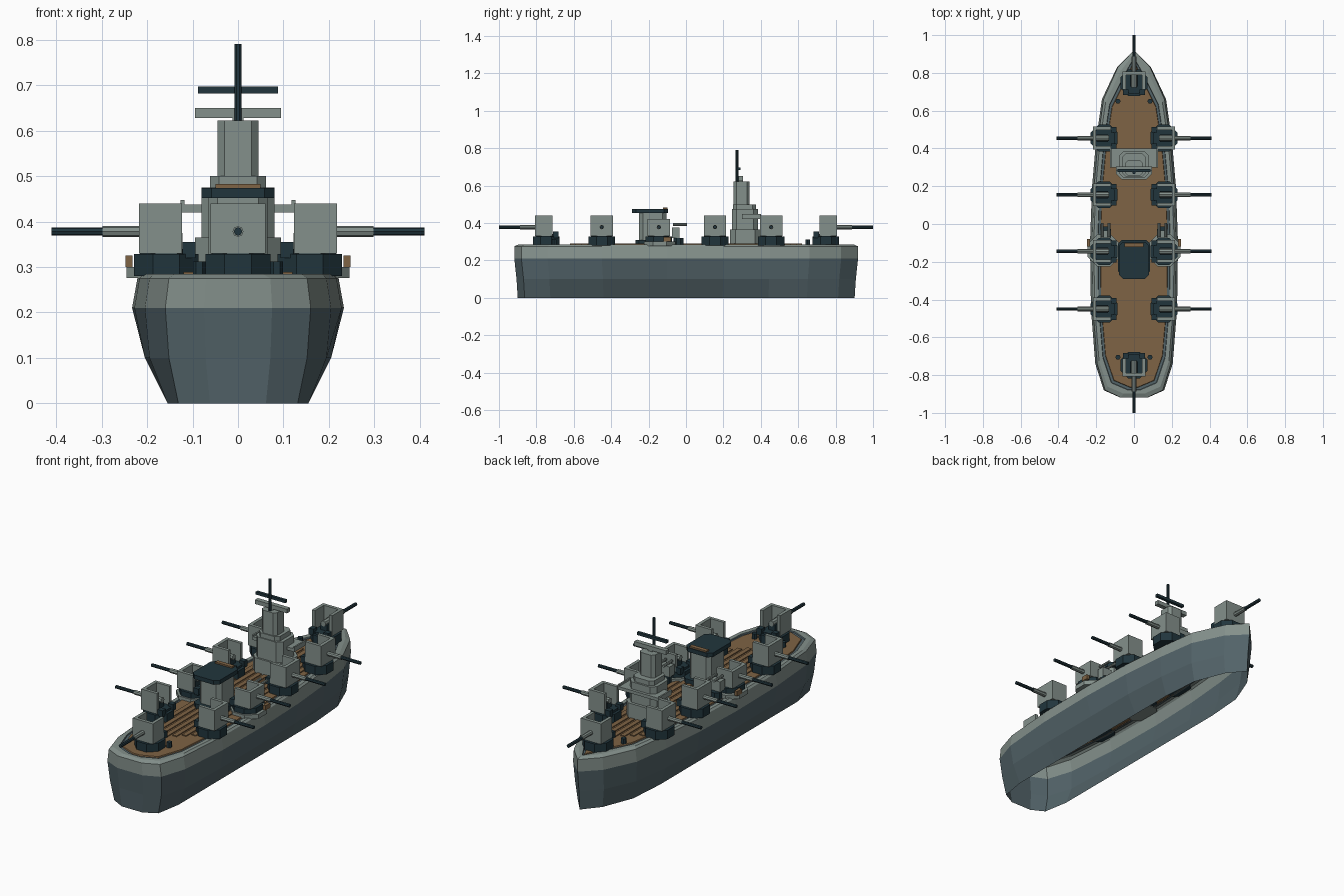
import bpy, bmesh, math
from mathutils import Matrix, Vector

if bpy.data.objects.get("Cube"):
    bpy.data.objects.remove(bpy.data.objects["Cube"], do_unlink=True)


def material(name, r, g, b):
    m = bpy.data.materials.new(name)
    m.use_nodes = True
    m.diffuse_color = (r, g, b, 1)
    m.node_tree.nodes["Principled BSDF"].inputs["Base Color"].default_value = (r, g, b, 1)
    return m


GREY = material("light grey paint", .23, .28, .26)
HULL = material("blue grey paint", .085, .125, .14)
DARK = material("dark steel", .015, .036, .046)
WOOD = material("deck wood", .21, .125, .058)
I = Matrix.Identity(4)


def finish(name, bm, mats):
    me = bpy.data.meshes.new(name)
    bm.to_mesh(me)
    bm.free()
    for m in mats:
        me.materials.append(m)
    ob = bpy.data.objects.new(name, me)
    bpy.context.collection.objects.link(ob)
    return ob


def box(name, x, y, z, mat, place=I):
    """Box from (low, high) pairs on each axis."""
    bm = bmesh.new()
    bmesh.ops.create_cube(bm, size=1)
    size = [b - a for a, b in (x, y, z)]
    mid = [(a + b) / 2 for a, b in (x, y, z)]
    bm.transform(place @ Matrix.Translation(mid) @ Matrix.Diagonal((*size, 1)))
    return finish(name, bm, [mat])


def prism(name, sides, r, z, mat, place=I, top=None):
    """Upright prism with flats facing the axes."""
    bm = bmesh.new()
    bmesh.ops.create_cone(bm, cap_ends=True, segments=sides, radius1=r,
                          radius2=r if top is None else top, depth=z[1] - z[0])
    bm.transform(place @ Matrix.Translation((0, 0, sum(z) / 2))
                 @ Matrix.Rotation(math.pi / sides, 4, 'Z'))
    return finish(name, bm, [mat])


def chamfered(name, x, y, z, cut, mat):
    """Block with its four upright corners cut."""
    ob = box(name, x, y, z, mat)
    bm = bmesh.new()
    bm.from_mesh(ob.data)
    edges = [e for e in bm.edges if abs((e.verts[0].co - e.verts[1].co).z) > .5 * (z[1] - z[0])
             and (e.verts[0].co - e.verts[1].co).xy.length < 1e-4]
    bmesh.ops.bevel(bm, geom=edges, offset=cut, segments=1, affect='EDGES')
    bm.to_mesh(ob.data)
    bm.free()
    return ob


def rod(name, y, r, z, mat, place=I, x=0):
    """Eight-sided rod along local y."""
    bm = bmesh.new()
    bmesh.ops.create_cone(bm, cap_ends=True, segments=8, radius1=r, radius2=r, depth=y[1] - y[0])
    bm.transform(place @ Matrix.Translation((x, sum(y) / 2, z)) @ Matrix.Rotation(math.pi / 2, 4, 'X'))
    return finish(name, bm, [mat])


# Hull plan: (y, half width) from stern to bow
PLAN = [(-.918, .075), (-.88, .16), (-.74, .205), (-.45, .228), (-.1, .233),
        (.2, .222), (.45, .2), (.66, .17), (.83, .09), (.92, 0)]


def ring(bm, z, scale=1, limit=1, inset=0, length=1):
    half = [(max(min(w * scale, limit) - inset, 0), y * (length - inset / .92)) for y, w in PLAN]
    pts = half + [(-x, y) for x, y in reversed(half[:-1])]
    return [bm.verts.new((x, y, z)) for x, y in pts]


def loft(bm, rings):
    for k, (a, b) in enumerate(zip(rings, rings[1:])):
        for i in range(len(a)):
            j = (i + 1) % len(a)
            f = bm.faces.new((a[i], a[j], b[j], b[i]))
            f.material_index = 1 if k in (2, 3, 4) else 0


# Hull shell, open below, with a pale upper strake and rim
bm = bmesh.new()
loft(bm, [ring(bm, 0, .82, .155, length=.98), ring(bm, .1, .95, .205, length=.987),
          ring(bm, .21), ring(bm, .275, .95), ring(bm, .284, inset=.02),
          ring(bm, .284, inset=.04), ring(bm, .278, inset=.042), ring(bm, .278, inset=.058)])
finish("hull", bm, [HULL, GREY])

# Deck and its raised planks
bm = bmesh.new()
low, high = ring(bm, .277, inset=.053), ring(bm, .284, inset=.055)
loft(bm, [low, high])
bm.faces.new(high)
finish("deck", bm, [WOOD])
for i in range(-3, 4):
    reach = .62 - .03 * abs(i)
    box("deck_plank", (i * .036 - .012, i * .036 + .012), (-reach, reach), (.283, .289), WOOD)


def turret(x, y, angle, top=.44):
    """Open-backed gun mount pointing along local +y."""
    p = Matrix.Translation((x, y, 0)) @ Matrix.Rotation(angle, 4, 'Z')
    prism("turret_base", 8, .077, (.28, .328), DARK, p)
    prism("turret_ring", 8, .062, (.328, .34), DARK, p)
    box("shield_front", (-.06, .06), (.042, .06), (.33, top), GREY, p)
    for s in (-1, 1):
        a, b = sorted((s * .043, s * .06))
        box("shield_side", (a, b), (-.035, .045), (.33, top), GREY, p)
        a, b = sorted((s * .03, s * .058))
        box("ready_locker", (a, b), (-.065, -.036), (.32, .355), DARK, p)
    box("gun_cradle", (-.02, .02), (-.02, .04), (.335, .372), DARK, p)
    rod("gun_breech", (-.025, .06), .015, .378, GREY, p)
    rod("gun_sleeve", (.055, .14), .012, .378, GREY, p)
    rod("gun_barrel", (.13, .252), .009, .378, DARK, p)


turret(0, .748, 0)
turret(0, -.748, math.pi)
for s in (-1, 1):
    for y in (.455, .155, -.145, -.45):
        turret(s * .158, y, -s * math.pi / 2, .42 if y == -.145 else .44)

# Midship sponsons with light twin guns, and bollards
for s in (-1, 1):
    p = Matrix.Translation((s * .16, -.14, 0))
    prism("sponson", 8, .092, (.276, .3), GREY, p)
    box("sponson_locker", (s * .24 - .008, s * .24 + .008), (-.12, -.08), (.3, .325), WOOD)
    q = Matrix.Translation((s * .15, -.04, 0))
    prism("light_mount", 8, .03, (.28, .32), DARK, q)
    box("light_gun_body", (-.028, .028), (-.035, .005), (.32, .375), GREY, q)
    for x in (-.018, .018):
        rod("light_gun_barrel", (-.03, .045), .007, .392, GREY, q, x)
    for x, y in ((.085, .65), (.085, -.705)):
        prism("bollard", 6, .014, (.28, .312), DARK, Matrix.Translation((s * x, y, 0)))

# Funnel
chamfered("funnel_foot", (-.085, .085), (-.27, -.085), (.28, .31), .02, DARK)
chamfered("funnel", (-.065, .065), (-.25, -.105), (.3, .452), .02, GREY)
chamfered("funnel_cap", (-.08, .08), (-.29, -.095), (.452, .474), .022, DARK)
box("funnel_cap_board", (-.05, .05), (-.122, -.1), (.47, .482), WOOD)

# Bridge tower
chamfered("tower_foot", (-.095, .095), (.235, .4), (.28, .365), .03, GREY)
chamfered("tower_lower", (-.08, .08), (.245, .385), (.36, .475), .025, GREY)
box("bridge_wings", (-.125, .125), (.3, .4), (.42, .437), GREY)
for s in (-1, 1):
    box("wing_rail", (s * .122 - .004, s * .122 + .004), (.3, .4), (.43, .447), GREY)
chamfered("tower_bridge", (-.062, .062), (.25, .375), (.47, .5), .02, GREY)
chamfered("tower_upper", (-.045, .045), (.255, .34), (.5, .622), .015, GREY)

# Mast, range finder and yard
box("range_finder_post", (-.012, .012), (.28, .305), (.62, .65), GREY)
box("range_finder", (-.095, .095), (.28, .305), (.628, .65), GREY)
prism("mast", 8, .0085, (.6, .79), DARK, Matrix.Translation((0, .272, 0)))
box("yard", (-.088, .088), (.276, .292), (.682, .697), DARK)
